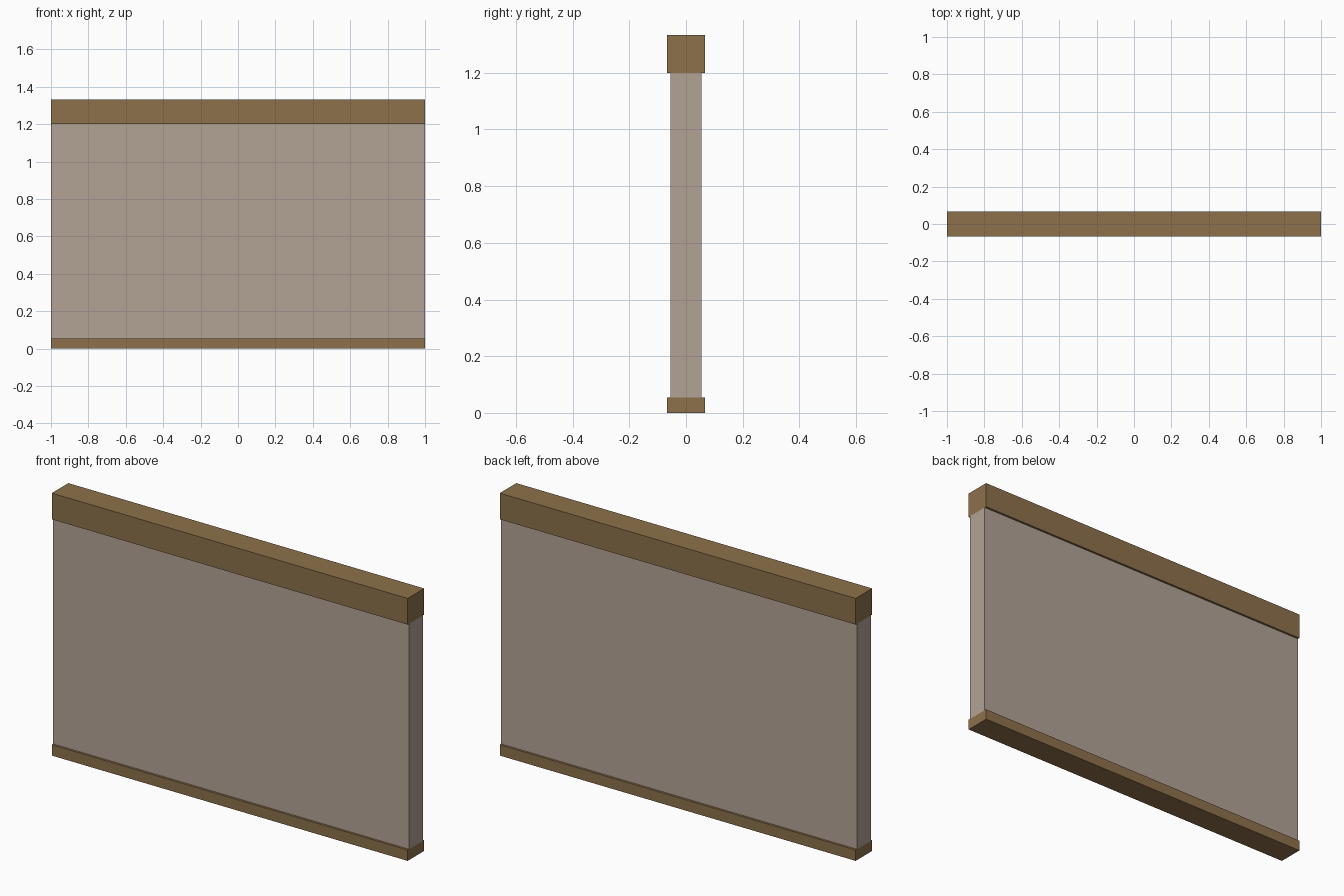
import bpy

if "Cube" in bpy.data.objects:
    bpy.data.objects.remove(bpy.data.objects["Cube"])

def material(name, rgb):
    m = bpy.data.materials.new(name)
    m.diffuse_color = (*rgb, 1)
    m.use_nodes = True
    m.node_tree.nodes["Principled BSDF"].inputs["Base Color"].default_value = m.diffuse_color
    return m

wood = material("brown_wood", (0.266, 0.165, 0.070))
plaster = material("beige_plaster", (0.450, 0.368, 0.303))

def box(name, depth, z0, z1, mat):
    """Full-length box centred on x and y, between two heights."""
    bpy.ops.mesh.primitive_cube_add(size=1, location=(0, 0, (z0 + z1) / 2))
    o = bpy.context.object
    o.name = name
    o.scale = (2, depth, z1 - z0)
    bpy.ops.object.transform_apply(location=False, rotation=False, scale=True)
    o.data.materials.append(mat)

# Wall panel between a thin base beam and a square top beam
box("base_beam", 0.133, 0, 0.055, wood)
box("wall_panel", 0.111, 0.055, 1.2, plaster)
box("top_beam", 0.133, 1.2, 1.333, wood)
